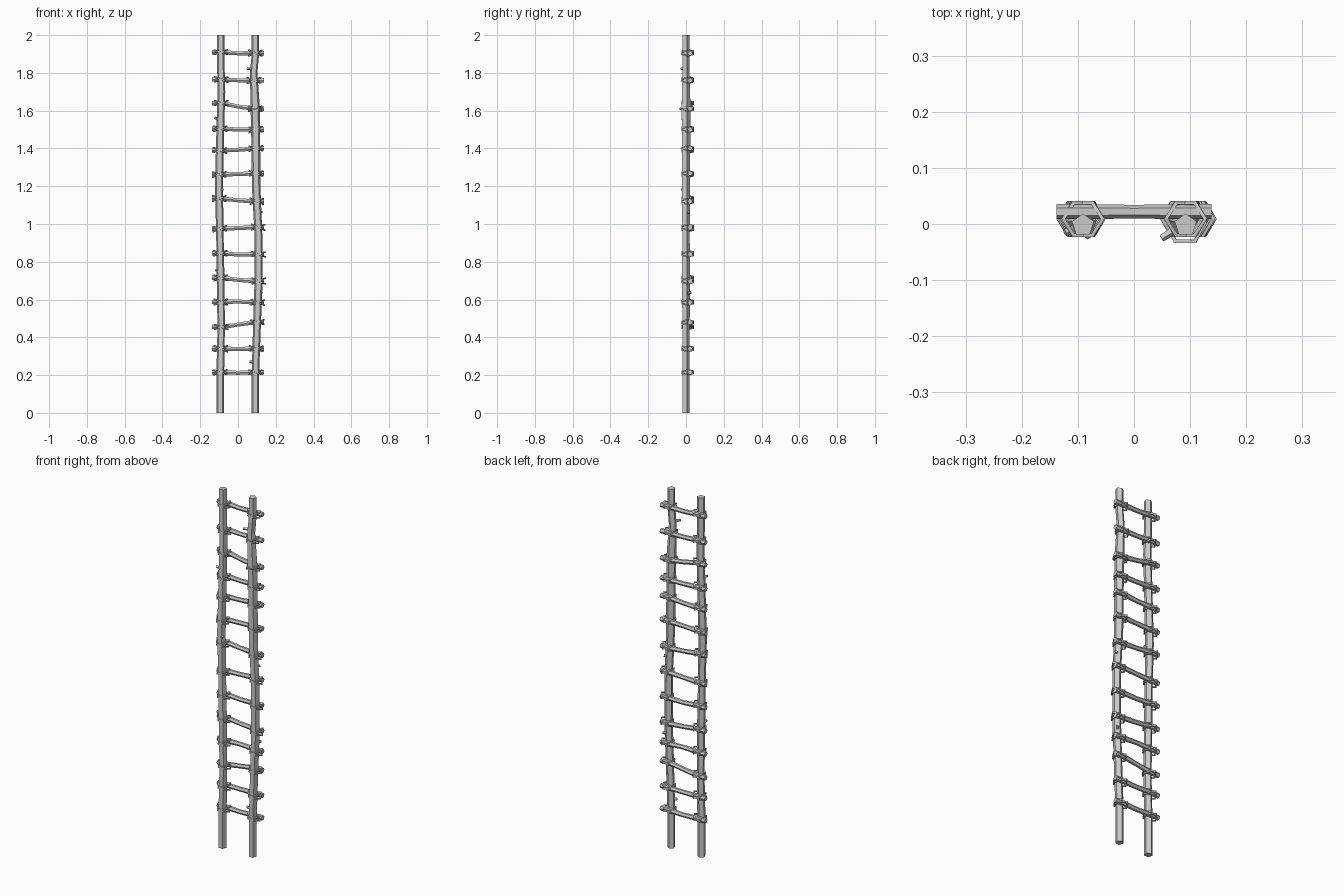
import bpy, bmesh, math, random
from mathutils import Vector

random.seed(4)
if "Cube" in bpy.data.objects:
    bpy.data.objects.remove(bpy.data.objects["Cube"], do_unlink=True)

GREY = (0.6, 0.6, 0.6, 1)
wood = bpy.data.materials.new("grey wood")
wood.use_nodes = True
wood.diffuse_color = GREY
wood.node_tree.nodes["Principled BSDF"].inputs["Base Color"].default_value = GREY


def tube(name, path, radii, sides, ref, phase=0.0, closed=False):
    """Flat-sided tube along a path, capped at both ends or joined in a loop."""
    pts = [Vector(p) for p in path]
    n = len(pts)
    bm = bmesh.new()
    rings = []
    for i, p in enumerate(pts):
        if closed:
            t = pts[(i + 1) % n] - pts[i - 1]
        else:
            t = pts[min(i + 1, n - 1)] - pts[max(i - 1, 0)]
        t.normalize()
        u = Vector(ref).cross(t).normalized()
        v = t.cross(u)
        ring = []
        for k in range(sides):
            a = phase + math.tau * k / sides
            ring.append(bm.verts.new(p + radii[i] * (u * math.cos(a) + v * math.sin(a))))
        rings.append(ring)
    for i in range(n if closed else n - 1):
        a, b = rings[i], rings[(i + 1) % n]
        for k in range(sides):
            j = (k + 1) % sides
            bm.faces.new((a[k], a[j], b[j], b[k]))
    if not closed:
        bm.faces.new(rings[0][::-1])
        bm.faces.new(rings[-1])
    bmesh.ops.recalc_face_normals(bm, faces=bm.faces)
    mesh = bpy.data.meshes.new(name)
    bm.to_mesh(mesh)
    bm.free()
    mesh.materials.append(wood)
    obj = bpy.data.objects.new(name, mesh)
    bpy.context.collection.objects.link(obj)
    return obj


# Crooked posts: (height, x, radius)
POSTS = {
    "right": [(0, -.094, .021), (.2, -.094, .021), (.45, -.089, .02), (.7, -.092, .021),
              (.95, -.096, .02), (1.2, -.101, .022), (1.45, -.095, .021), (1.7, -.088, .021),
              (1.85, -.091, .02), (2, -.091, .02)],
    "left": [(0, .092, .02), (.2, .092, .02), (.45, .1, .021), (.7, .109, .022),
             (.95, .108, .021), (1.2, .096, .023), (1.45, .094, .024), (1.62, .091, .025),
             (1.8, .083, .02), (1.9, .092, .02), (2, .092, .02)],
}


def post_x(side, z):
    rows = POSTS[side]
    for (z0, x0, _), (z1, x1, _) in zip(rows, rows[1:]):
        if z <= z1:
            return x0 + (x1 - x0) * (z - z0) / (z1 - z0)
    return rows[-1][1]


for side, rows in POSTS.items():
    tube(side + "_post", [(x, -.002, z) for z, x, r in rows], [r * 1.03 for z, x, r in rows],
         5, (0, 1, 0), math.pi / 2)

# Rungs: height at the right post and at the left post
RUNGS = [(.215, .215), (.34, .34), (.455, .48), (.587, .585), (.715, .698), (.845, .84),
         (.975, .983), (1.135, 1.12), (1.262, 1.268), (1.39, 1.4), (1.505, 1.5),
         (1.64, 1.61), (1.765, 1.76), (1.91, 1.905)]


def lashing(name, x, z, tilt, y=.009, ry=.033):
    path = []
    for k in range(6):
        a = math.tau * k / 6
        path.append((x + .035 * math.cos(a), y + ry * math.sin(a), z + tilt * math.cos(a)))
    tube(name, path, [.005] * 6, 4, (0, 0, 1), math.pi / 4, True)


for i, (zr, zl) in enumerate(RUNGS):
    mid = (zr + zl) / 2 + random.uniform(-.005, .004)
    tube(f"rung_{i + 1}", [(-.138, .022, zr), (-.085, .022, zr), (0, .022, mid),
                           (.085, .022, zl), (.138, .022, zl)],
         [.0135, .0135, .012, .0135, .0135], 6, (0, 0, 1))
    # Crossed rope loops around each joint
    for side, z in (("right", zr), ("left", zl)):
        x = post_x(side, z)
        for tilt in (-.014, .014):
            lashing(f"{side}_lashing_{i + 1}", x, z, tilt * random.uniform(.8, 1.15))
        if side == "left" and i == 11:
            lashing("loose_lashing", x, z, .006, .002, .038)

# Short branch stubs: side, height, direction in x and y, rise
STUBS = [("left", 1.82, -.036, -.025, .002), ("right", 1.55, -.031, -.015, .012),
         ("right", 1.165, .02, -.022, .02), ("right", .74, -.026, -.016, .016),
         ("left", 1.06, .024, .014, .004), ("left", .63, .018, .026, .008),
         ("left", .265, -.032, -.012, .006)]
for side, z, dx, dy, rise in STUBS:
    x = post_x(side, z)
    tube("branch_stub", [(x, -.002, z), (x + dx, dy, z + rise)], [.009, .007], 5, (0, 0, 1))
